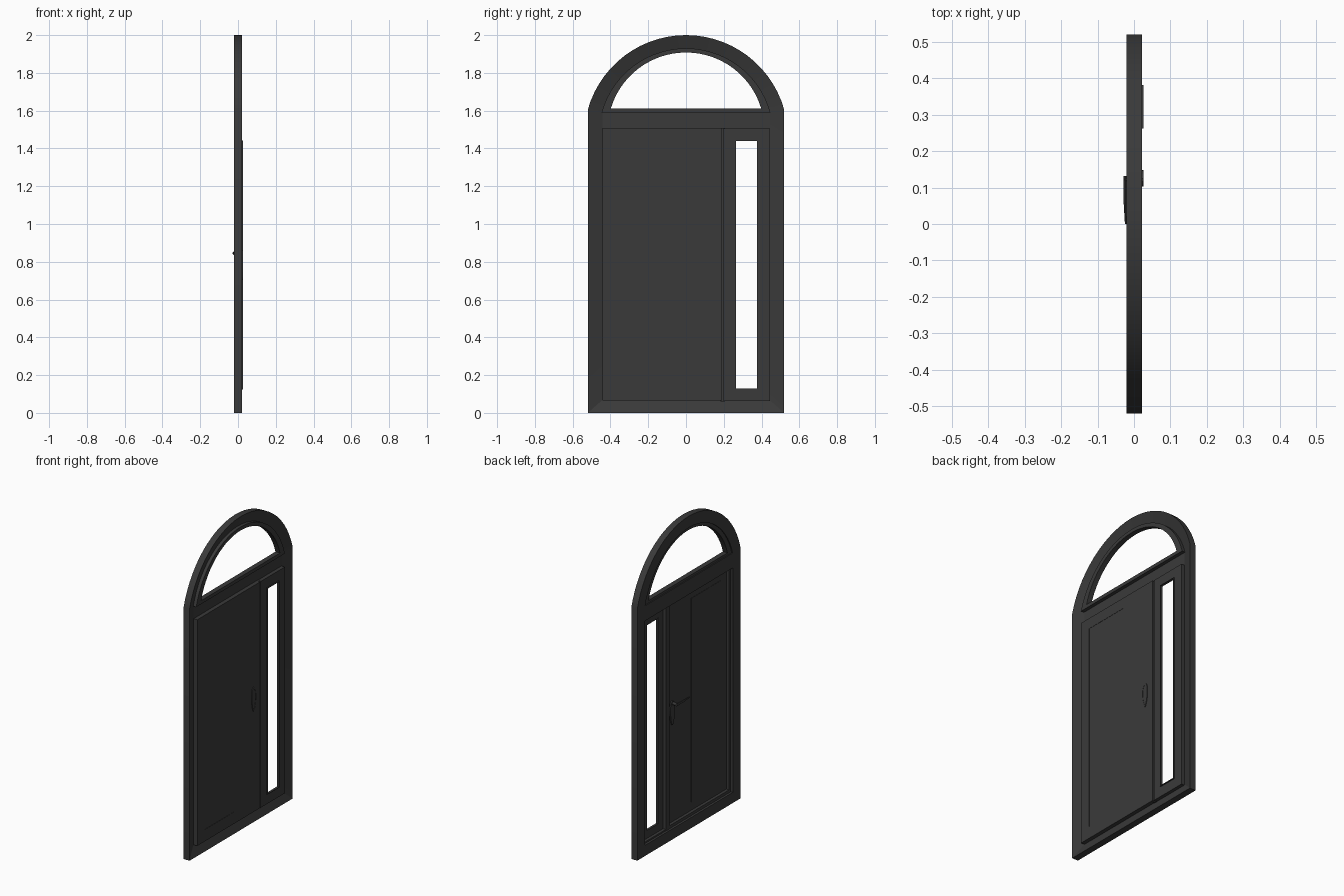
import bpy, bmesh, math

cube = bpy.data.objects.get("Cube")
if cube:
    bpy.data.objects.remove(cube, do_unlink=True)

# Single paint colour
paint = (0.042, 0.042, 0.042, 1)
DARK = bpy.data.materials.new("charcoal paint")
DARK.use_nodes = True
DARK.diffuse_color = paint
DARK.node_tree.nodes["Principled BSDF"].inputs["Base Color"].default_value = paint


def finish(name, bm, smooth=False):
    bmesh.ops.recalc_face_normals(bm, faces=bm.faces)
    me = bpy.data.meshes.new(name)
    bm.to_mesh(me)
    bm.free()
    me.materials.append(DARK)
    ob = bpy.data.objects.new(name, me)
    bpy.context.collection.objects.link(ob)
    if smooth:
        bpy.ops.object.select_all(action="DESELECT")
        ob.select_set(True)
        bpy.context.view_layer.objects.active = ob
        bpy.ops.object.shade_smooth_by_angle(angle=math.radians(20))


def rect(y0, y1, z0, z1):
    return [(y0, z0), (y1, z0), (y1, z1), (y0, z1)]


def arched(half, base, spring, top, n=28):
    """Outline with straight sides and a circular arc head."""
    rise = top - spring
    r = (half * half + rise * rise) / (2 * rise)
    a = math.asin(half / r)
    arc = [(r * math.sin(a - 2 * a * i / n), top - r + r * math.cos(a - 2 * a * i / n))
           for i in range(n + 1)]
    return ([(-half, base), (half, base)] if base < spring else []) + arc


def slab(name, outline, x0, x1):
    """Extrude a y-z outline from x0 to x1."""
    bm = bmesh.new()
    a = [bm.verts.new((x0, y, z)) for y, z in outline]
    b = [bm.verts.new((x1, y, z)) for y, z in outline]
    bm.faces.new(a)
    bm.faces.new(b)
    for i in range(len(a)):
        j = (i + 1) % len(a)
        bm.faces.new((a[i], a[j], b[j], b[i]))
    finish(name, bm)


def ring(name, outer, inner, back, front_out, front_in, smooth=False):
    """Closed surround whose front face runs from the outer to the inner outline."""
    bm = bmesh.new()
    section = [(outer, back), (outer, front_out), (inner, front_in), (inner, back)]
    loops = [[bm.verts.new((x, y, z)) for y, z in pts] for pts, x in section]
    n = len(outer)
    for k in range(4):
        p, q = loops[k], loops[(k + 1) % 4]
        for i in range(n):
            j = (i + 1) % n
            bm.faces.new((p[i], p[j], q[j], q[i]))
    finish(name, bm, smooth)


# Outer frame with splayed front, and transom rail
ring("outer_frame", arched(0.52, 0, 1.605, 2.0), arched(0.443, 0.068, 1.59, 1.926),
     -0.02, 0.022, -0.004, True)
slab("transom_rail", rect(-0.445, 0.445, 1.5, 1.596), -0.02, -0.004)

# Arched bead around the open fanlight
ring("fanlight_bead", arched(0.447, 1.59, 1.59, 1.93), arched(0.398, 1.612, 1.612, 1.908),
     -0.014, 0.018, 0.018, True)

# Main door leaf: skin with a tall inset panel, and edge rim
door, panel = rect(-0.442, 0.19, 0.065, 1.508), rect(-0.37, -0.07, 0.14, 1.44)
ring("door_skin", door, panel, 0.013, 0.022, 0.022)
slab("door_panel", panel, 0.0115, 0.0205)
ring("door_rim", door, rect(-0.425, 0.175, 0.087, 1.491), -0.006, 0.016, 0.016)
slab("meeting_strip", rect(0.182, 0.206, 0.06, 1.508), -0.008, 0.01)

# Narrow side leaf with a tall open window and proud lining
leaf, window = rect(0.198, 0.444, 0.062, 1.506), rect(0.266, 0.377, 0.129, 1.439)
ring("side_leaf", leaf, window, 0.013, 0.0195, 0.0195)
ring("side_leaf_rim", leaf, rect(0.212, 0.43, 0.078, 1.49), -0.006, 0.016, 0.016)
ring("window_lining", rect(0.262, 0.381, 0.125, 1.443), window, 0.012, 0.0265, 0.0265)


# Teardrop lock plates
def teardrop(scale):
    pts = []
    for i in range(24):
        a = 2 * math.pi * i / 24
        width = 0.022 + 0.006 * math.sin(a)
        pts.append((0.125 + scale * width * math.cos(a), 0.785 + scale * 0.078 * math.sin(a)))
    return pts


ring("lock_plate_front", teardrop(1), teardrop(0.8), 0.021, 0.0262, 0.0262)
slab("lock_plate_front_face", teardrop(0.82), 0.021, 0.0245)
slab("lock_plate_back", teardrop(1), 0.006, 0.014)

# Lever handle on the back: spindle and tapering grip
slab("lever_spindle", [(0.122 + 0.009 * math.cos(i * math.pi / 6),
                        0.845 + 0.009 * math.sin(i * math.pi / 6)) for i in range(12)],
     -0.025, 0.008)
bm = bmesh.new()
stations = []
for y, x0, x1, h in ((0.131, -0.0285, -0.017, 0.009), (0.06, -0.0285, -0.019, 0.008),
                     (0.0, -0.025, -0.019, 0.006)):
    stations.append([bm.verts.new(((x0 + x1) / 2 + (x1 - x0) / 2 * math.cos(a), y,
                                   0.845 + h * math.sin(a)))
                     for a in (math.pi * k / 4 for k in range(8))])
bm.faces.new(stations[0])
bm.faces.new(stations[-1])
for p, q in zip(stations, stations[1:]):
    for i in range(8):
        j = (i + 1) % 8
        bm.faces.new((p[i], p[j], q[j], q[i]))
finish("lever_grip", bm)
